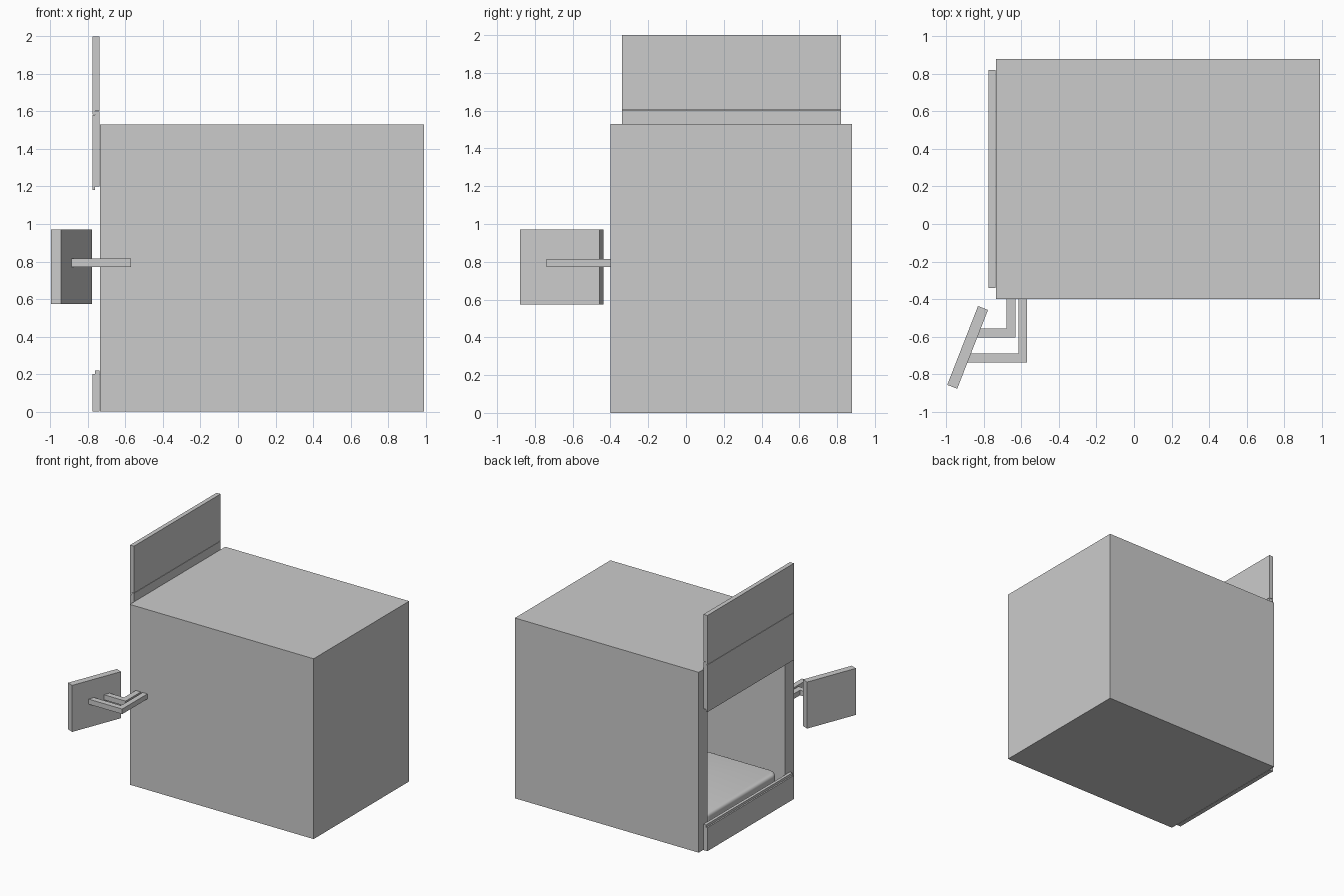
import bpy, bmesh

if "Cube" in bpy.data.objects:
    bpy.data.objects.remove(bpy.data.objects["Cube"])


def finish(name, bm):
    bmesh.ops.recalc_face_normals(bm, faces=bm.faces)
    me = bpy.data.meshes.new(name)
    bm.to_mesh(me)
    bm.free()
    ob = bpy.data.objects.new(name, me)
    bpy.context.collection.objects.link(ob)
    return ob


def box_bm(x0, x1, y0, y1, z0, z1):
    bm = bmesh.new()
    bmesh.ops.create_cube(bm, size=1)
    for v in bm.verts:
        v.co.x = x1 if v.co.x > 0 else x0
        v.co.y = y1 if v.co.y > 0 else y0
        v.co.z = z1 if v.co.z > 0 else z0
    return bm


def prism(name, points, offset):
    """Extrude a flat outline along an offset vector."""
    bm = bmesh.new()
    face = bm.faces.new([bm.verts.new(p) for p in points])
    ext = bmesh.ops.extrude_face_region(bm, geom=[face], use_keep_orig=True)
    moved = [g for g in ext["geom"] if isinstance(g, bmesh.types.BMVert)]
    bmesh.ops.translate(bm, verts=moved, vec=offset)
    return finish(name, bm)


# Cabinet: thick-walled chamber, open on the left end
WALL = 0.12
bm = box_bm(-0.735, 0.99, -0.4, 0.88, 0, 1.53)
end = min(bm.faces, key=lambda f: f.calc_center_median().x)
bmesh.ops.inset_region(bm, faces=[end], thickness=WALL, use_even_offset=True)
ext = bmesh.ops.extrude_face_region(bm, geom=[end])
moved = [g for g in ext["geom"] if isinstance(g, bmesh.types.BMVert)]
bmesh.ops.translate(bm, verts=moved, vec=(1.725 - WALL, 0, 0))
if end.is_valid:
    bmesh.ops.delete(bm, geom=[end], context='FACES_ONLY')
finish("cabinet", bm)

# Chamber bed: slab with rounded corners and a softened top edge
bm = box_bm(-0.69, 0.83, -0.26, 0.74, 0.12, 0.24)
upright = [e for e in bm.edges if abs(e.verts[0].co.z - e.verts[1].co.z) > 0.05]
bmesh.ops.bevel(bm, geom=upright, offset=0.08, segments=8, profile=0.5, affect='EDGES')
rim = [e for e in bm.edges if all(v.co.z > 0.23 for v in e.verts)]
bmesh.ops.bevel(bm, geom=rim, offset=0.025, segments=4, profile=0.5, affect='EDGES')
bed = finish("chamber_bed", bm)
bpy.context.view_layer.objects.active = bed
bed.select_set(True)
bpy.ops.object.shade_smooth_by_angle()

# Door: vertically split panels with interlocking lips
XO, XM, XI = -0.775, -0.763, -0.738
LIP = 0.02


def door_panel(name, z0, z1, low_lip, top_lip):
    outer_low = z0 - LIP if low_lip else z0
    inner_top = z1 + LIP if top_lip else z1
    outline = [(XO, outer_low), (XM, outer_low)]
    if low_lip:
        outline.append((XM, z0))
    outline += [(XI, z0), (XI, inner_top), (XM, inner_top)]
    if top_lip:
        outline.append((XM, z1))
    outline.append((XO, z1))
    prism(name, [(x, -0.34, z) for x, z in outline], (0, 1.16, 0))


door_panel("door_panel_lower", 0.0, 0.2, False, True)
door_panel("door_panel_middle", 1.2, 1.58, True, True)
door_panel("door_panel_upper", 1.603, 2.0, True, False)

# Control screen, angled towards the operator
prism("control_screen",
      [(-0.995, -0.857, 0.575), (-0.942, -0.878, 0.575),
       (-0.778, -0.458, 0.575), (-0.831, -0.437, 0.575)], (0, 0, 0.395))


# Two nested L-shaped arms, ends cut flush with the screen back
def screen_x(y):
    return -0.942 + (y + 0.878) * 0.164 / 0.42


def arm(name, x_in, x_out, y_in, y_out):
    pts = [(x_in, -0.4), (x_out, -0.4), (x_out, y_out),
           (screen_x(y_out), y_out), (screen_x(y_in), y_in), (x_in, y_in)]
    prism(name, [(x, y, 0.772) for x, y in pts], (0, 0, 0.043))


arm("screen_arm_outer", -0.615, -0.57, -0.69, -0.738)
arm("screen_arm_inner", -0.68, -0.632, -0.557, -0.605)
